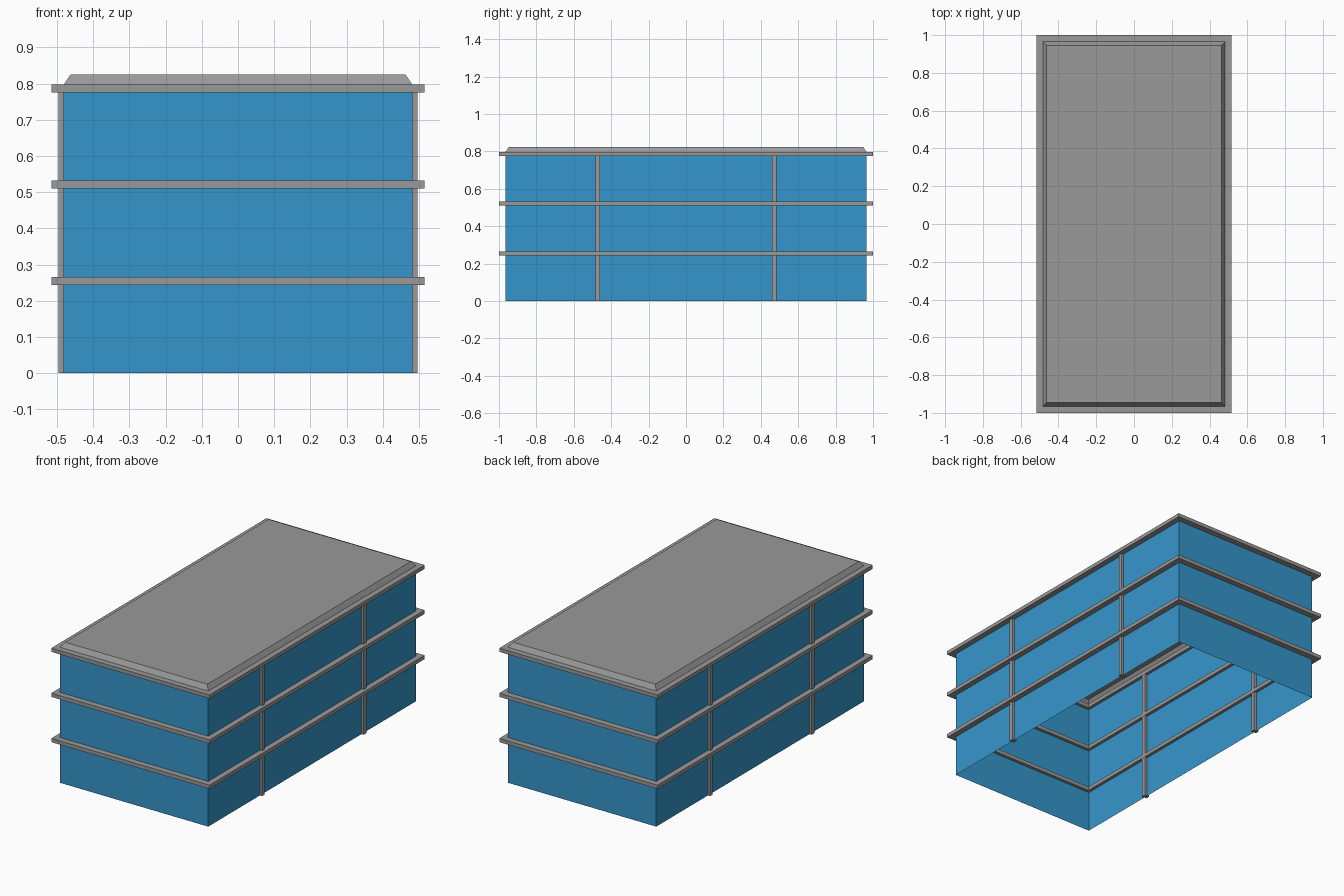
import bpy, bmesh

if "Cube" in bpy.data.objects:
    bpy.data.objects.remove(bpy.data.objects["Cube"])


def material(name, rgb):
    m = bpy.data.materials.new(name)
    m.diffuse_color = (*rgb, 1)
    m.use_nodes = True
    m.node_tree.nodes["Principled BSDF"].inputs["Base Color"].default_value = m.diffuse_color
    return m


BLUE = material("blue glass", (0.036, 0.305, 0.597))
GREY = material("grey concrete", (0.319, 0.319, 0.319))


def loft(name, rings, mat, closed=False, cap=False):
    """Rectangular rings (half x, half y, z) joined by side faces."""
    bm = bmesh.new()
    loops = [[bm.verts.new((sx * x, sy * y, z))
              for sx, sy in ((-1, -1), (1, -1), (1, 1), (-1, 1))]
             for x, y, z in rings]
    pairs = list(zip(loops, loops[1:]))
    if closed:
        pairs.append((loops[-1], loops[0]))
    for a, b in pairs:
        for i in range(4):
            j = (i + 1) % 4
            bm.faces.new((a[i], a[j], b[j], b[i]))
    if cap:
        bm.faces.new(loops[-1])
    mesh = bpy.data.meshes.new(name)
    bm.to_mesh(mesh)
    bm.free()
    mesh.materials.append(mat)
    obj = bpy.data.objects.new(name, mesh)
    bpy.context.collection.objects.link(obj)
    return obj


WX, WY = 0.482, 0.965    # wall half sizes
OUT, IN = 0.033, 0.018   # ledge reach outside and inside the wall

# Open-bottomed glass walls
loft("glass_walls", [(WX, WY, 0), (WX, WY, 0.79)], BLUE)

# Ledge around each storey
for n, z in enumerate((0.255, 0.521, 0.786)):
    lo, hi = z - 0.011, z + 0.011
    ox, oy, ix, iy = WX + OUT, WY + 0.035, WX - IN, WY - IN
    loft(f"storey_ledge_{n + 1}",
         [(ox, oy, lo), (ox, oy, hi), (ix, iy, hi), (ix, iy, lo)],
         GREY, closed=True)

# Raised roof with sloped rim
loft("roof", [(WX, WY, 0.797), (0.463, 0.946, 0.825)], GREY, cap=True)

# Posts on the long sides
for sx, side in ((-1, "left"), (1, "right")):
    for sy, end in ((-1, "front"), (1, "back")):
        post = loft(f"post_{side}_{end}",
                    [(0.0155, 0.012, 0), (0.0155, 0.012, 0.78)], GREY, cap=True)
        bm = bmesh.new()
        bm.from_mesh(post.data)
        bmesh.ops.holes_fill(bm, edges=bm.edges)
        bmesh.ops.recalc_face_normals(bm, faces=bm.faces)
        bm.to_mesh(post.data)
        bm.free()
        post.location = (sx * 0.4805, sy * 0.472, 0)
